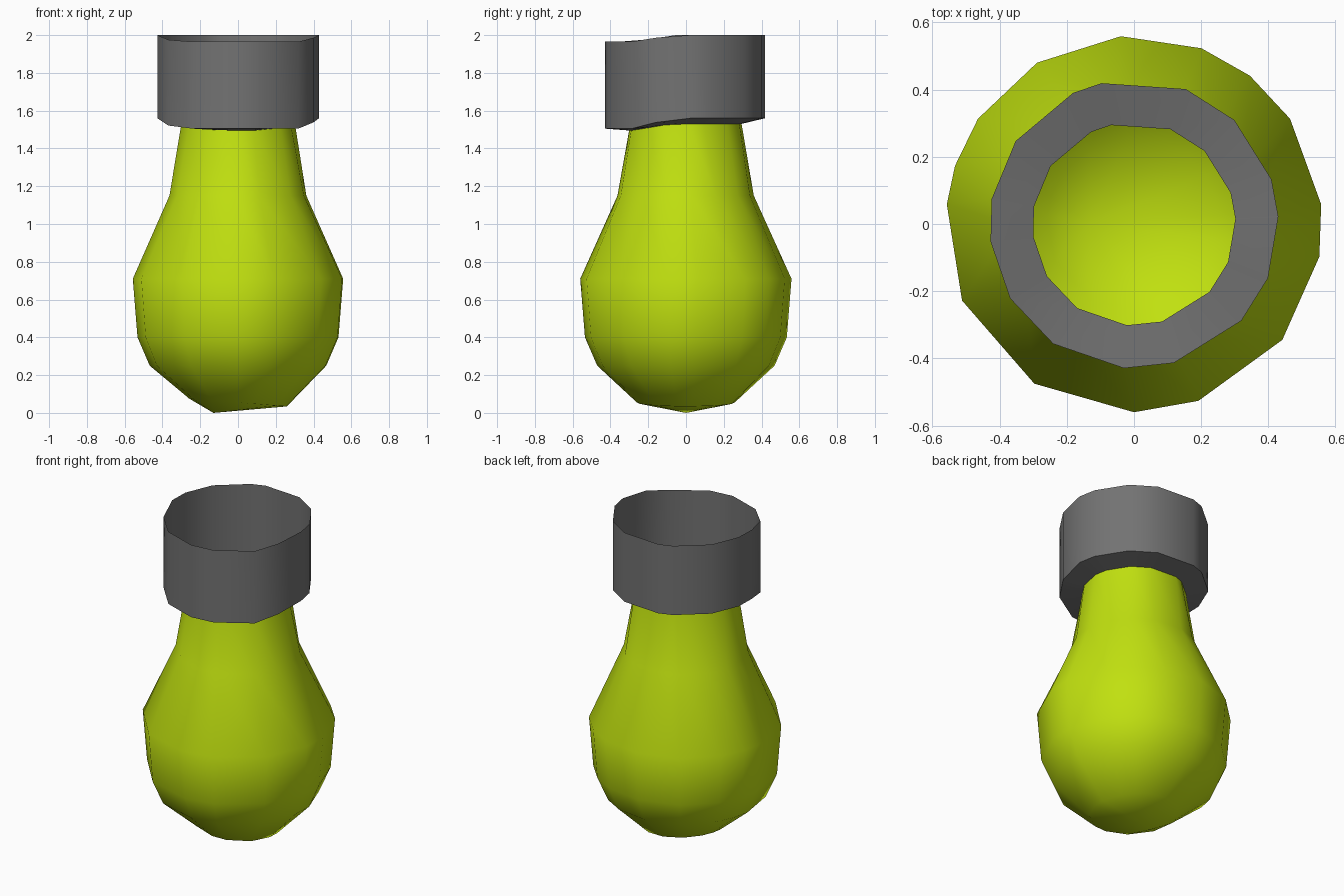
import bpy, bmesh
from math import sin, cos, radians

if "Cube" in bpy.data.objects:
    bpy.data.objects.remove(bpy.data.objects["Cube"])


def material(name, rgb):
    m = bpy.data.materials.new(name)
    m.use_nodes = True
    m.diffuse_color = (*rgb, 1)
    bsdf = m.node_tree.nodes["Principled BSDF"]
    bsdf.inputs["Base Color"].default_value = (*rgb, 1)
    bsdf.inputs["Roughness"].default_value = 0.6
    return m


lime = material("lime_glass", (0.53, 0.75, 0.005))
grey = material("grey_metal", (0.17, 0.17, 0.17))

# Uneven spokes in degrees: direction at the neck, direction at the belly
spokes = [(69, 69), (46, 52), (18, 34), (3, 6), (-22, -10), (-42, -38),
          (-74, -70), (-94, -90), (-124, -122), (-149, -156), (-173, -186),
          (-190, -198), (-215, -214), (-245, -239), (-257, -266)]


def front_drop(y):
    """0 at the back and sides, 1 at the very front."""
    return min(1, max(0, (-y - 0.08) / 0.2))


def ring(bm, radius, height, blend):
    """One loop of vertices; blend 0 follows the neck spokes, 1 the belly."""
    verts = []
    for neck, belly in spokes:
        a = radians(neck + (belly - neck) * blend)
        x, y = radius * cos(a), radius * sin(a)
        verts.append(bm.verts.new((x, y, height(x, y))))
    return verts


def loft(name, rings, mat, angle, base=None):
    bm = bmesh.new()
    loops = [ring(bm, *r) for r in rings]
    n = len(spokes)
    for low, high in zip(loops, loops[1:]):
        for i in range(n):
            j = (i + 1) % n
            bm.faces.new((low[i], low[j], high[j], high[i]))
    if base:
        tip = bm.verts.new(base)
        for i in range(n):
            bm.faces.new((loops[0][(i + 1) % n], loops[0][i], tip))
    # spokes run clockwise, so turn every face outward
    bmesh.ops.recalc_face_normals(bm, faces=bm.faces)
    side = max(bm.faces, key=lambda f: f.calc_center_median().x)
    if side.normal.x < 0:
        bmesh.ops.reverse_faces(bm, faces=bm.faces)
    mesh = bpy.data.meshes.new(name)
    bm.to_mesh(mesh)
    bm.free()
    mesh.materials.append(mat)
    obj = bpy.data.objects.new(name, mesh)
    bpy.context.collection.objects.link(obj)
    bpy.ops.object.select_all(action="DESELECT")
    obj.select_set(True)
    bpy.context.view_layer.objects.active = obj
    bpy.ops.object.shade_smooth_by_angle(angle=radians(angle))


def level(z):
    return lambda x, y: z


def neck_height(x, y):
    return 1.53 - 0.035 * front_drop(y)


# Pear-shaped hollow bulb with a slightly skewed bottom
loft("bulb", [
    (0.26, lambda x, y: 0.055 - 0.08 * x, 1),
    (0.47, level(0.25), 1),
    (0.535, level(0.4), 1),
    (0.56, level(0.71), 1),
    (0.363, level(1.15), 0.5),
    (0.302, neck_height, 0),
], lime, 60, base=(-0.13, 0, 0))

# Thin open collar: a ledge out from the neck, then the upright wall
loft("collar", [
    (0.302, neck_height, 0),
    (0.43, lambda x, y: 1.56 - 0.055 * front_drop(y), 0),
    (0.43, lambda x, y: 2.0 - 0.035 * front_drop(y), 0),
], grey, 50)
